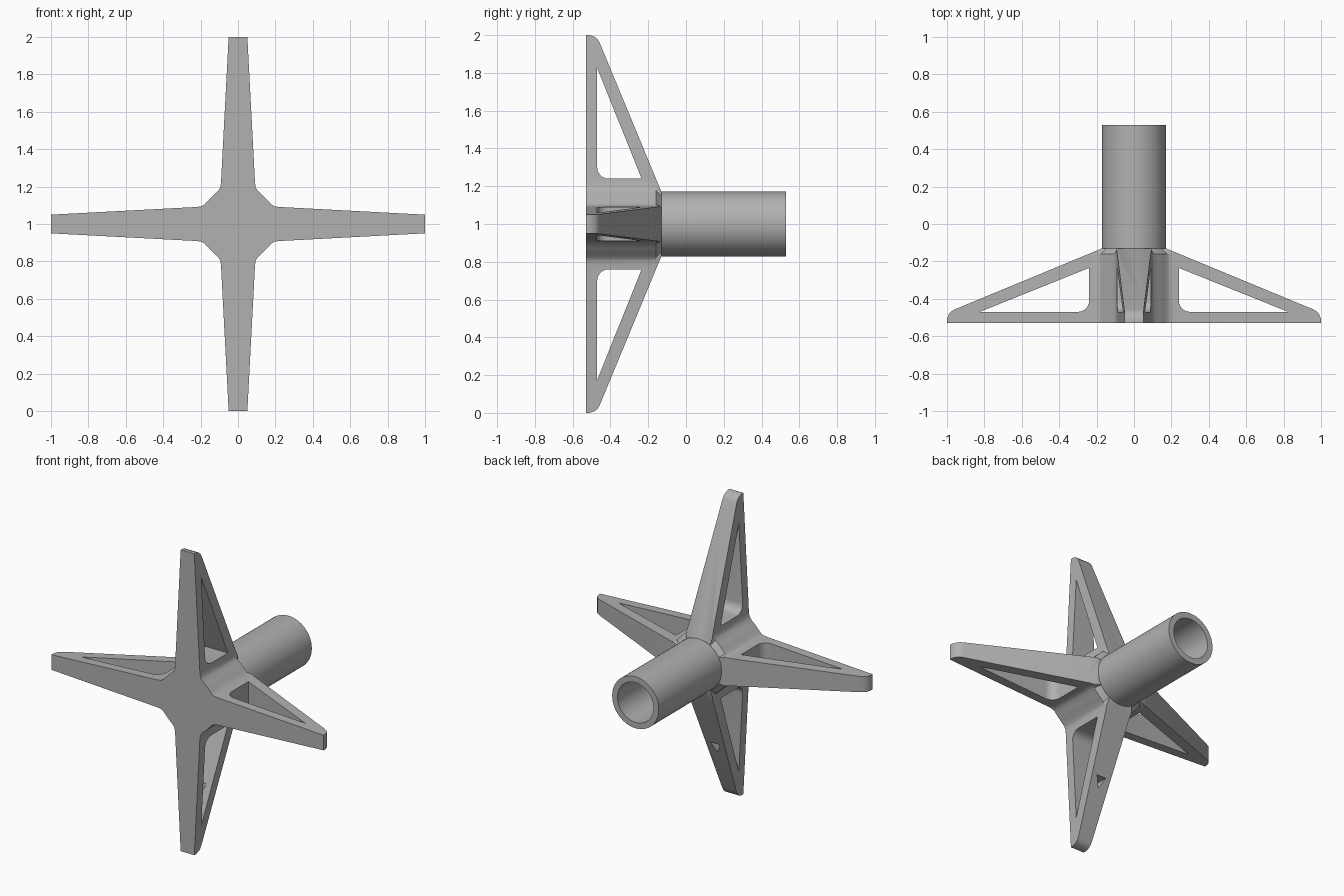
import bpy, bmesh, math
from mathutils import Matrix, Vector

cube = bpy.data.objects.get("Cube")
if cube:
    bpy.data.objects.remove(cube, do_unlink=True)

FRONT, HUB_BACK, BACK = -0.53, -0.13, 0.53
CENTRE = Matrix.Translation((0, 0, 1))

grey = bpy.data.materials.new("plain grey")
grey.use_nodes = True
grey.diffuse_color = (0.44, 0.44, 0.44, 1)
grey.node_tree.nodes["Principled BSDF"].inputs["Base Color"].default_value = grey.diffuse_color


def loft(name, rings, matrix=CENTRE):
    """Closed solid through matching rings of 3D points."""
    bm = bmesh.new()
    loops = [[bm.verts.new(p) for p in ring] for ring in rings]
    bm.faces.new(loops[0])
    bm.faces.new(loops[-1])
    for a, b in zip(loops, loops[1:]):
        for i in range(len(a)):
            j = (i + 1) % len(a)
            bm.faces.new((a[i], a[j], b[j], b[i]))
    bmesh.ops.recalc_face_normals(bm, faces=bm.faces)
    bm.transform(matrix)
    mesh = bpy.data.meshes.new(name)
    bm.to_mesh(mesh)
    bm.free()
    mesh.materials.append(grey)
    obj = bpy.data.objects.new(name, mesh)
    bpy.context.collection.objects.link(obj)
    return obj


def rod(name, radius, y0, y1):
    def ring(y):
        return [Vector((radius * math.cos(math.tau * i / 64), y,
                        radius * math.sin(math.tau * i / 64))) for i in range(64)]
    return loft(name, [ring(y0), ring(y1)])


def combine(target, tool, operation):
    mod = target.modifiers.new(operation.title(), 'BOOLEAN')
    mod.operation, mod.object, mod.solver = operation, tool, 'EXACT'
    bpy.context.view_layer.objects.active = target
    bpy.ops.object.modifier_apply(modifier=mod.name)
    bpy.data.objects.remove(tool, do_unlink=True)


# Four-armed outline with filleted inner corners
quarter = [(1, -0.05), (1, 0.05), (0.22, 0.091), (0.195, 0.095), (0.178, 0.105),
           (0.158, 0.127), (0.143, 0.143)]
quarter += [(b, a) for a, b in reversed(quarter[2:-1])]
outline = []
for k in range(4):
    turn = Matrix.Rotation(k * math.pi / 2, 2)
    outline += [turn @ Vector(p) for p in quarter]


def shoulder(p):
    # Hub corners round in to meet the tube
    return p * min(1, 0.172 / p.length) if 0.17 < p.length < 0.21 else p


frame = loft("stand_frame", [
    [Vector((p.x, FRONT, p.y)) for p in outline],
    [Vector((p.x, HUB_BACK - 0.03, p.y)) for p in outline],
    [Vector((p.x, HUB_BACK, p.y)) for p in map(shoulder, outline)]])

# Sloped backs with rounded tips, and triangular windows, on each arm
slope = [(0.146, -0.12), (0.955, -0.455), (0.975, -0.466), (0.99, -0.482),
         (1.0, -0.51), (1.1, -0.51), (1.1, 0.1), (0.146, 0.1)]
corner = [(0.30 - 0.06 * math.cos(math.radians(a)), -0.41 - 0.06 * math.sin(math.radians(a)))
          for a in range(0, 91, 15)]
window = [(0.24, -0.235)] + corner + [(0.825, -0.47)]
for k in range(4):
    place = CENTRE @ Matrix.Rotation(k * math.pi / 2, 4, 'Y')
    for shape in (slope, window):
        cutter = loft("cutter", [[Vector((r, y, w)) for r, y in shape] for w in (-0.3, 0.3)], place)
        combine(frame, cutter, 'DIFFERENCE')

# Small triangular hole in the lower strut
notch = [(-0.035, -0.59), (0.035, -0.59), (0, -0.66)]
combine(frame, loft("cutter", [[Vector((x, y, z)) for x, z in notch] for y in (-0.44, -0.2)]),
        'DIFFERENCE')

# Hollow tube behind the hub
combine(frame, rod("tube", 0.171, HUB_BACK - 0.1, BACK), 'UNION')
combine(frame, rod("bore", 0.132, FRONT + 0.06, BACK + 0.1), 'DIFFERENCE')

bpy.ops.object.select_all(action='DESELECT')
frame.select_set(True)
bpy.context.view_layer.objects.active = frame
bpy.ops.object.shade_smooth_by_angle(angle=math.radians(32))
